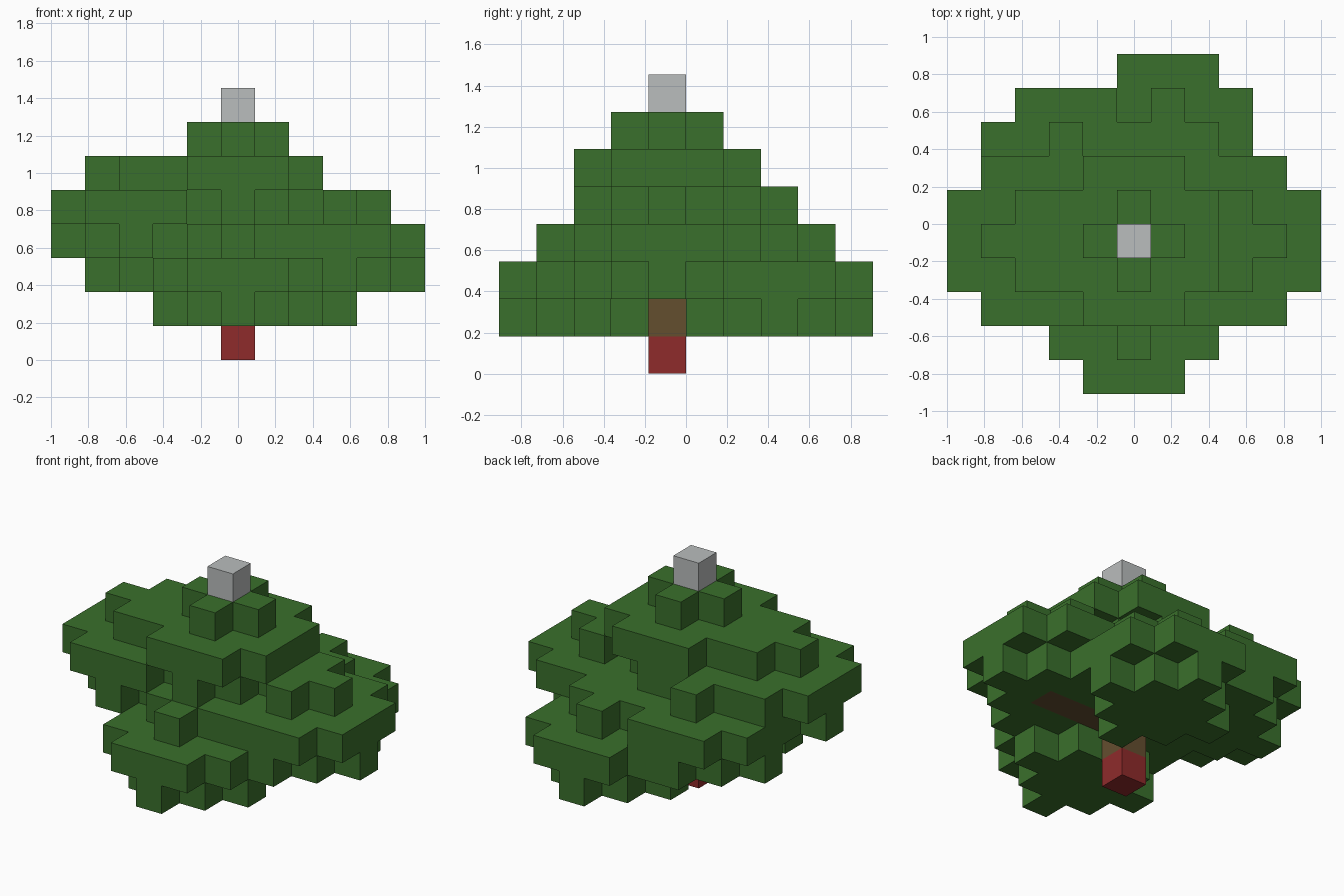
import bpy
import bmesh
from mathutils import Vector

U = 2 / 11  # edge of one block

cube = bpy.data.objects.get("Cube")
if cube:
    bpy.data.objects.remove(cube, do_unlink=True)


def material(name, r, g, b):
    m = bpy.data.materials.new(name)
    m.use_nodes = True
    m.diffuse_color = (r, g, b, 1)
    m.node_tree.nodes["Principled BSDF"].inputs["Base Color"].default_value = (r, g, b, 1)
    return m


GREEN = material("leaf green", 0.042, 0.162, 0.025)
RED = material("trunk red", 0.275, 0.024, 0.024)
BROWN = material("mossy bark", 0.127, 0.077, 0.028)
GREY = material("light grey", 0.49, 0.51, 0.51)

AXES = [Vector(d) for d in ((1, 0, 0), (0, 1, 0), (0, 0, 1))]


def block_mesh(name, cells, solid, mats, rule):
    """Skin a set of grid cells, skipping faces that touch a solid cell."""
    bm = bmesh.new()
    for cell in sorted(cells):
        for a in range(3):
            for s in (-1, 1):
                n = AXES[a] * s
                c = Vector(cell)
                if tuple(int(v) for v in c + n) in solid:
                    continue
                p, q = AXES[(a + 1) % 3] * s / 2, AXES[(a + 2) % 3] / 2
                mid = c + n / 2 + Vector((0, -0.5, 0.5))
                corners = (mid - p - q, mid + p - q, mid + p + q, mid - p + q)
                face = bm.faces.new([bm.verts.new(v * U) for v in corners])
                face.material_index = rule(cell, n)
    bmesh.ops.remove_doubles(bm, verts=bm.verts, dist=U / 100)
    mesh = bpy.data.meshes.new(name)
    bm.to_mesh(mesh)
    bm.free()
    for m in mats:
        mesh.materials.append(m)
    obj = bpy.data.objects.new(name, mesh)
    bpy.context.collection.objects.link(obj)
    return obj


# Leaf clumps: a small cross on top, a cut-corner square, then a diamond
def clump(cx, cy, top):
    return {(cx + i, cy + j, top - drop)
            for drop, reach in enumerate((1, 3, 2))
            for i in range(-2, 3) for j in range(-2, 3)
            if abs(i) + abs(j) <= reach}


CLUMPS = [(0, 0, 6),    # crown
          (-3, 0, 5),   # right
          (3, 0, 4),    # left
          (-2, 2, 4),   # back right
          (0, -2, 3),   # front
          (1, 3, 3)]    # back left
leaves = set().union(*(clump(*c) for c in CLUMPS))

# Trunk, with its upper block stained by the leaves
trunk = {(0, 0, z) for z in range(2)}
leaves -= trunk
block_mesh("trunk", trunk, trunk, [RED, BROWN], lambda cell, n: cell[2])

# Canopy, with a branch showing on the underside of the left clump
branch = {(i, 0, 2) for i in (1, 2, 3)}
block_mesh("canopy", leaves, leaves | trunk, [GREEN, BROWN],
           lambda cell, n: int(cell in branch and n.z < 0))

# Tree topper
topper = {(0, 0, 7)}
block_mesh("topper", topper, topper, [GREY], lambda cell, n: 0)
